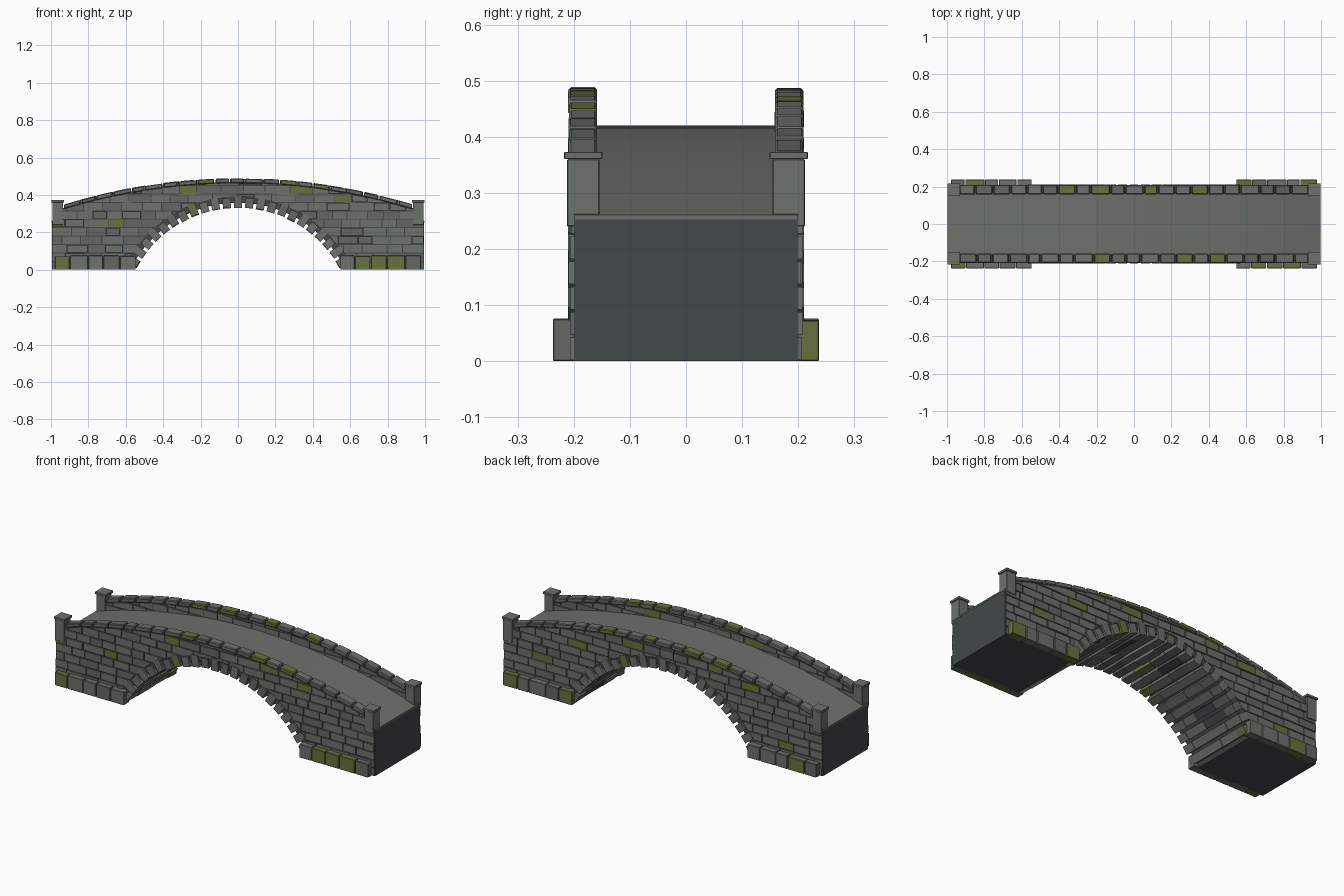
import bpy, bmesh, math, random
from mathutils import Matrix, Vector

random.seed(7)
cube = bpy.data.objects.get("Cube")
if cube:
    bpy.data.objects.remove(cube, do_unlink=True)

# Materials
COLOURS = {
    "grey_stone": (0.155, 0.168, 0.152),
    "dark_stone": (0.125, 0.137, 0.126),
    "mossy_stone": (0.135, 0.165, 0.050),
    "dark_core": (0.054, 0.065, 0.068),
    "deck_stone": (0.150, 0.163, 0.145),
}
MATS = []
for name, rgb in COLOURS.items():
    m = bpy.data.materials.new(name)
    m.use_nodes = True
    m.diffuse_color = (*rgb, 1)
    m.node_tree.nodes["Principled BSDF"].inputs["Base Color"].default_value = (*rgb, 1)
    MATS.append(m)
GREY, DARK, MOSS, CORE, DECK = range(5)

# Main curves of the bridge
ARCH_R, ARCH_Z = 0.615, -0.285
HALF_ANGLE = math.acos(-ARCH_Z / ARCH_R)


def deck_z(x):
    return 0.42 - 0.16 * x * x


def arch_z(x, r):
    return ARCH_Z + math.sqrt(r * r - x * x) if abs(x) < r else -1


def span(a, b, n):
    return [a + (b - a) * i / n for i in range(n + 1)]


def stone_tint():
    return random.choice((GREY, GREY, DARK))


def finish(bm, name, bevel=0):
    bmesh.ops.recalc_face_normals(bm, faces=bm.faces)
    mesh = bpy.data.meshes.new(name)
    bm.to_mesh(mesh)
    bm.free()
    for m in MATS:
        mesh.materials.append(m)
    ob = bpy.data.objects.new(name, mesh)
    bpy.context.collection.objects.link(ob)
    if bevel:
        mod = ob.modifiers.new("worn_edges", "BEVEL")
        mod.width = bevel
        mod.segments = 1
    return ob


def slab(bm, columns, y0, y1, mat):
    """Solid strip through (x, low, high) columns, from y0 to y1."""
    rings = [[bm.verts.new(p) for p in ((x, y0, lo), (x, y1, lo), (x, y1, hi), (x, y0, hi))]
             for x, lo, hi in columns]
    faces = [bm.faces.new(rings[0]), bm.faces.new(rings[-1])]
    for a, b in zip(rings, rings[1:]):
        for k in range(4):
            faces.append(bm.faces.new((a[k], a[k - 1], b[k - 1], b[k])))
    for f in faces:
        f.material_index = mat


def box(bm, lo, hi, mat, turn=None):
    lo, hi = Vector(lo), Vector(hi)
    mtx = Matrix.Translation((lo + hi) / 2) @ Matrix.Diagonal((*(hi - lo), 1))
    verts = bmesh.ops.create_cube(bm, size=1, matrix=(turn or Matrix()) @ mtx)["verts"]
    for f in {f for v in verts for f in v.link_faces}:
        f.material_index = mat


# Solid core, hollowed by the arch
bm = bmesh.new()
core_r = ARCH_R + 0.028
foot = math.sqrt(core_r ** 2 - ARCH_Z ** 2)
xs = span(-0.995, -foot, 6) + span(-foot, foot, 48)[1:-1] + span(foot, 0.995, 6)
slab(bm, [(x, max(0, arch_z(x, core_r)), deck_z(x) - 0.008) for x in xs], -0.2, 0.2, CORE)
finish(bm, "bridge_core")

# Walkway
bm = bmesh.new()
slab(bm, [(x, deck_z(x) - 0.008, deck_z(x)) for x in span(-0.997, 0.997, 32)], -0.2, 0.2, DECK)
finish(bm, "walkway")

# Parapet cores
bm = bmesh.new()
for s in (-1, 1):
    slab(bm, [(x, deck_z(x) - 0.01, deck_z(x) + 0.05) for x in span(-0.95, 0.95, 32)],
         s * 0.165, s * 0.2, CORE)
finish(bm, "parapet_cores")


# Wall masonry: horizontal courses trimmed to the arch and the parapet
def masonry(name, side, y_in, y_out, low, high, x_end, moss_spots):
    bm = bmesh.new()
    course, joint, z, row = 0.045, 0.005, 0.0, 0
    while z < 0.48:
        x = -x_end
        while x < x_end - 0.01:
            nxt = x + random.uniform(0.075, 0.135) * (0.6 if x == -x_end and row % 2 else 1)
            if nxt > x_end - 0.04:
                nxt = x_end
            cols = []
            for px in span(x + joint / 2, nxt - joint / 2, 8):
                lo, hi = max(z + joint / 2, low(px)), min(z + course - joint / 2, high(px))
                if hi - lo > 0.001:
                    cols.append((px, lo, hi))
            mossy = any(x <= mx < nxt and z <= mz < z + course for mx, mz in moss_spots)
            if len(cols) > 1:
                slab(bm, cols, side * y_in, side * (y_out + random.uniform(-0.003, 0.002)),
                     MOSS if mossy else stone_tint())
            x = nxt
        z += course
        row += 1
    finish(bm, name)


FRONT_MOSS = [(-0.27, 0.43), (0.31, 0.43), (0.59, 0.38), (-0.68, 0.24), (-0.98, 0.24)]
BACK_MOSS = [(0.7, 0.2), (0.48, 0.33), (0.25, 0.42), (-0.3, 0.43), (-0.75, 0.12), (-0.55, 0.36)]
for side, label, spots in ((-1, "front", FRONT_MOSS), (1, "back", BACK_MOSS)):
    masonry(label + "_wall_stones", side, 0.195, 0.207,
            lambda x: max(0.002, arch_z(x, ARCH_R + 0.062)),
            lambda x: min(deck_z(x) + 0.042, 0.5), 0.995, spots)
    masonry(label + "_parapet_inner_stones", side, 0.17, 0.161,
            lambda x: deck_z(x) - 0.005, lambda x: deck_z(x) + 0.042, 0.94, spots[:2])

# Coping stones along both parapets
bm = bmesh.new()
CAP_MOSS = {-1: (-0.13, 0.29, 0.46), 1: (-0.38, -0.23, 0.09, 0.32)}
for s in (-1, 1):
    edges = span(-0.935, 0.935, 21)
    edges = [edges[0]] + [e + random.uniform(-0.012, 0.012) for e in edges[1:-1]] + [edges[-1]]
    for a, b in zip(edges, edges[1:]):
        mossy = any(a <= m < b for m in CAP_MOSS[s])
        lift = random.uniform(-0.002, 0.002)
        cols = [(x, deck_z(x) + 0.044, deck_z(x) + 0.068 + lift) for x in (a + 0.004, b - 0.004)]
        slab(bm, cols, s * 0.159, s * (0.209 + lift / 2), MOSS if mossy else stone_tint())
finish(bm, "coping_stones", 0.004)

# Arch ring: spaced stones, face stones on both sides, staggered pieces underneath
bm = bmesh.new()
COUNT = 23
pitch = 2 * HALF_ANGLE / COUNT
for i in range(COUNT):
    angle = -HALF_ANGLE + (i + 0.5) * pitch
    turn = Matrix.Translation((0, 0, ARCH_Z)) @ Matrix.Rotation(angle, 4, "Y")
    half = ARCH_R * pitch * 0.37
    depth = 0.068 if i % 2 else 0.056
    cuts = [-0.211, -0.13 + random.uniform(-0.03, 0.03), random.uniform(-0.04, 0.04),
            0.13 + random.uniform(-0.03, 0.03), 0.211]
    for k, (a, b) in enumerate(zip(cuts, cuts[1:])):
        drop = random.uniform(0, 0.006)
        inner = k in (1, 2)
        mat = stone_tint()
        if (i, k) in ((7, 0), (15, 3), (9, 1), (0, 3)):
            mat = MOSS
        elif inner and random.random() < 0.1:
            mat = CORE
        box(bm, (-half, a + 0.001, ARCH_R + drop),
            (half, b - 0.001, ARCH_R + (0.04 if inner else depth)), mat, turn)
finish(bm, "arch_stones")

# Footing stones at the four wall bases
bm = bmesh.new()
FOOT_MOSS = {(-1, -1): (4,), (-1, 1): (1, 2, 3), (1, 1): (0, 4), (1, -1): (3,)}
for (sy, sx), mossy in FOOT_MOSS.items():
    edges = span(0.545, 0.98, 5)
    edges = [edges[0]] + [e + random.uniform(-0.012, 0.012) for e in edges[1:-1]] + [edges[-1]]
    for k, (a, b) in enumerate(zip(edges, edges[1:])):
        box(bm, (min(sx * (a + 0.002), sx * (b - 0.002)), min(sy * 0.19, sy * 0.237), 0),
            (max(sx * (a + 0.002), sx * (b - 0.002)), max(sy * 0.19, sy * 0.237),
             0.073 + random.uniform(-0.002, 0.003)), MOSS if k in mossy else stone_tint())
finish(bm, "footing_stones", 0.002)

# End posts with overhanging caps
bm = bmesh.new()
for sx in (-1, 1):
    for sy in (-1, 1):
        for half, low, high in ((0.029, 0.24, 0.36), (0.034, 0.36, 0.373)):
            cx, cy = sx * 0.964, sy * 0.183
            box(bm, (cx - half, cy - half, low), (cx + half, cy + half, high), GREY)
finish(bm, "end_posts", 0.0015)
